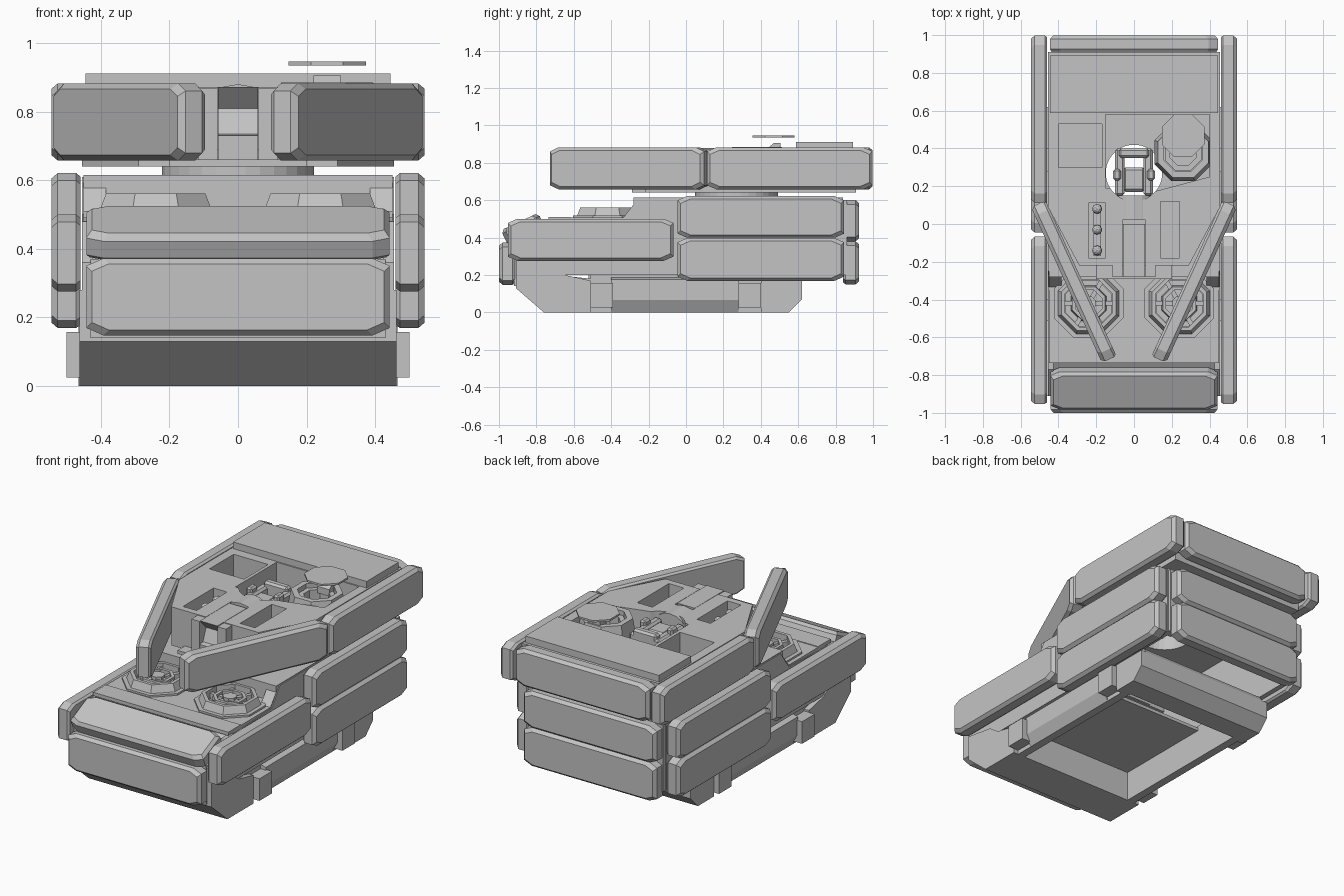
import bpy, bmesh, math
from mathutils import Matrix, Vector

if "Cube" in bpy.data.objects:
    bpy.data.objects.remove(bpy.data.objects["Cube"])

grey = bpy.data.materials.new("armour grey")
grey.diffuse_color = (0.55, 0.55, 0.55, 1)
grey.use_nodes = True
grey.node_tree.nodes["Principled BSDF"].inputs["Base Color"].default_value = grey.diffuse_color


def finish(name, bm):
    bmesh.ops.recalc_face_normals(bm, faces=bm.faces)
    me = bpy.data.meshes.new(name)
    bm.to_mesh(me)
    bm.free()
    me.materials.append(grey)
    ob = bpy.data.objects.new(name, me)
    bpy.context.collection.objects.link(ob)
    return ob


def loft(name, loops, mat=Matrix()):
    """Solid through a list of equally long point loops."""
    bm = bmesh.new()
    rings = [[bm.verts.new(mat @ Vector(p)) for p in lp] for lp in loops]
    n = len(rings[0])
    for a, b in zip(rings, rings[1:]):
        for i in range(n):
            bm.faces.new((a[i], a[(i + 1) % n], b[(i + 1) % n], b[i]))
    bm.faces.new(rings[0])
    bm.faces.new(rings[-1])
    return finish(name, bm)


def slab(name, pts, z0, z1):
    return loft(name, [[(x, y, z) for x, y in pts] for z in (z0, z1)])


def side_profile(name, pts, x0, x1):
    return loft(name, [[(x, y, z) for y, z in pts] for x in (x0, x1)])


def box(name, x0, x1, y0, y1, z0, z1, bevel=0):
    ob = slab(name, [(x0, y0), (x1, y0), (x1, y1), (x0, y1)], z0, z1)
    if bevel:
        m = ob.modifiers.new("bevel", 'BEVEL')
        m.width, m.segments = bevel, 1
    return ob


def circle(cx, cy, r, n):
    return [(cx + r * math.cos(math.tau * (i + .5) / n),
             cy + r * math.sin(math.tau * (i + .5) / n)) for i in range(n)]


def tube(name, cx, cy, r, r_in, z0, z1, n=8, top=1.0):
    """Open ring with a hole; top shrinks the upper outer edge."""
    bm = bmesh.new()
    rows = [(r, z0), (r * top, z1), (r_in, z1), (r_in, z0)]
    vs = [[bm.verts.new((x, y, z)) for x, y in circle(cx, cy, q, n)] for q, z in rows]
    for k in range(4):
        a, b = vs[k], vs[(k + 1) % 4]
        for i in range(n):
            bm.faces.new((a[i], a[(i + 1) % n], b[(i + 1) % n], b[i]))
    return finish(name, bm)


def cut(ob, cutters):
    for c in cutters:
        c.hide_render = True
        m = ob.modifiers.new("cut", 'BOOLEAN')
        m.operation, m.solver, m.object = 'DIFFERENCE', 'EXACT', c
        bpy.context.view_layer.objects.active = ob
        bpy.ops.object.modifier_apply(modifier=m.name)
        bpy.data.objects.remove(c)


def well():
    return slab("ring_cutter", circle(0, .27, .15, 32), .3, 1)


def panel(name, loc, length, height, turn=0, tilt=0, t=0.085):
    """Chamfered armour plate, outer face towards local -y."""
    loops = []
    for y, d in ((t / 2, .01), (t * .35, 0), (-t * .28, 0), (-t / 2, .016)):
        l, h, c, e = length / 2 - d, height / 2 - d, .05, .022
        loops.append([(-l, y, -h + e), (-l + c, y, -h), (l - c, y, -h), (l, y, -h + e),
                      (l, y, h - e), (l - c, y, h), (-l + c, y, h), (-l, y, h - e)])
    mat = (Matrix.Translation(loc) @ Matrix.Rotation(math.radians(turn), 4, 'Z')
           @ Matrix.Rotation(math.radians(tilt), 4, 'X'))
    return loft(name, loops, mat)


# --- armour plates ---
for s, side in ((1, "right"), (-1, "left")):
    panel(side + "_turret_plate", (s * .502, .555, .77), .885, .225, 90 * s)
    panel(side + "_hull_upper_plate", (s * .502, .4, .51), .89, .222, 90 * s)
    panel(side + "_hull_lower_plate", (s * .502, .4, .283), .89, .228, 90 * s)
    panel(side + "_front_skirt_plate", (s * .502, -.51, .388), .885, .224, 90 * s)
    panel(side + "_turret_cheek_plate", (s * .319, -.305, .77), .905, .225, 65.5 * s)
panel("turret_rear_plate", (0, .955, .77), .89, .225, 180)
panel("hull_rear_upper_plate", (0, .883, .49), .885, .22, 180)
panel("hull_rear_lower_plate", (0, .883, .265), .885, .23, 180)
panel("front_lower_plate", (0, -.957, .26), .885, .225)
panel("front_upper_plate", (0, -.872, .447), .885, .22, 0, -65)

# --- hollow hull: side walls, end walls, decks with turret ring opening ---
wall = [(-.91, .16), (-.91, .36), (-.77, .48), (-.33, .5), (-.25, .61), (.84, .61),
        (.84, .2), (-.7, .2)]
for s in (1, -1):
    side_profile("hull_side_wall", wall, s * .425, s * .455)
    side_profile("step_wedge", [(-.34, .5), (-.255, .61), (-.2, .61), (-.2, .5)], s * .385, s * .45)
    box("corner_post", s * .40, s * .45, .80, .86, .2, .6)
box("hull_rear_wall", -.43, .43, .81, .84, .2, .61)
box("hull_front_wall", -.43, .43, -.92, -.89, .14, .37)
deck = side_profile("hull_deck", [(-.91, .36), (-.73, .475), (-.62, .507), (-.28, .507), (-.28, .615),
                                  (.84, .615), (.84, .585), (-.24, .585), (-.24, .475), (-.62, .475),
                                  (-.73, .44), (-.91, .32)], -.45, .45)
cut(deck, [well()])
box("deck_seam_strip", -.45, .45, -.735, -.615, .49, .511)

# --- open lower frame ---
side_profile("bow_beam", [(-.91, .28), (-.91, .13), (-.76, 0), (-.51, 0), (-.51, .18), (-.7, .2)],
             -.43, .43)
side_profile("rear_beam", [(.42, 0), (.55, 0), (.62, .07), (.62, .17), (.6, .2), (.42, .2)], -.43, .43)
box("belly_plate", -.4, .4, -.52, .11, .18, .2)
for s in (1, -1):
    # long rail with an undercut lower edge
    loft("lower_rail", [[(s * x, y, z) for x, z in ((.38, 0), (.43, 0), (.465, .065), (.465, .175),
                                                    (.38, .2))] for y in (-.4, .28)])
    box("inner_rail", s * .38, s * .43, -.51, .5, 0, .21)
    side_profile("front_foot", [(-.91, .28), (-.91, .13), (-.76, 0), (-.51, 0), (-.51, .17), (-.65, .2),
                                (-.72, .25)], s * .42, s * .462)
    side_profile("rear_foot", [(.4, 0), (.55, 0), (.62, .07), (.62, .17), (.4, .17)], s * .39, s * .465)
    for y in (-.51, .28):
        box("rail_block", s * .4, s * .5, y, y + .12, .025, .158)

# --- front deck hatches ---
for s in (1, -1):
    cx, cy = s * .24, -.42
    tube("hatch_base_ring", cx, cy, .2, .13, .48, .518)
    tube("hatch_rim", cx, cy, .178, .135, .51, .562, 8, .88)
    tube("hatch_inner_ring", cx, cy, .105, .075, .48, .552, 8, .9)
    slab("hatch_hub", circle(cx, cy, .04, 8), .48, .555)
    for k in range(6):
        a = math.tau * k / 6
        d, p = Vector((math.cos(a), math.sin(a))), Vector((-math.sin(a), math.cos(a))) * .012
        c = Vector((cx, cy))
        slab("hatch_spoke", [c + d * .03 + p, c + d * .14 + p, c + d * .14 - p, c + d * .03 - p], .5, .54)

# --- turret ring and body with deep openings ---
tube("turret_ring", 0, .27, .222, .15, .61, .642, 32)
half = [(.455, .91), (.455, .09), (.29, -.22), (.12, -.22)]
body = slab("turret_body", half + [(-x, y) for x, y in reversed(half)], .64, .872)
box("turret_front_sill", -.2, .2, -.29, -.2, .64, .66)
cut(body, [well(),
           box("hatch_cutter", -.4, -.17, .3, .53, .68, 1),
           box("slot_cutter", -.24, -.15, -.18, .11, .68, 1),
           box("slot_cutter", .14, .24, -.18, .12, .68, 1),
           slab("cupola_cutter", [(-.15, .58), (-.15, .19), (.1, .17), (.4, .25), (.4, .58)], .69, 1),
           box("gun_cutter", -.06, .06, -.4, .02, .69, 1)])
box("turret_roof_plate", -.445, .445, .588, .893, .87, .912)

# --- gun mantlet and cradle ---
arc = [(.11 * math.cos(a), .79 + .09 * math.sin(a)) for a in [math.pi * i / 8 for i in range(9)]]
mantlet = loft("gun_mantlet", [[(x, y, z) for x, z in [(-.11, .66), (.11, .66)] + arc] for y in (-.08, .15)])
cut(mantlet, [box("gun_cutter", -.06, .06, -.4, .02, .69, 1)])
side_profile("gun_breech", [(-.28, .645), (-.28, .73), (-.25, .735), (-.22, .81), (-.28, .872),
                            (0, .872), (0, .645)], -.058, .058)
for s in (1, -1):
    box("mantlet_jaw", s * .06, s * .115, -.28, -.05, .645, .868)
    box("cradle_arm", s * .05, s * .1, .15, .4, .72, .84, .012)
    box("cradle_lug", s * .07, s * .11, .23, .29, .74, .868, .01)
box("cradle_block", -.06, .06, .17, .3, .7, .83, .015)
box("cradle_rear_bar", -.08, .08, .35, .4, .74, .865, .012)

# --- slot contents ---
for y in (.08, -.03, -.14):
    bm = bmesh.new()
    bmesh.ops.create_icosphere(bm, subdivisions=2, radius=.026, matrix=Matrix.Translation((-.195, y, .82)))
    finish("slot_ball", bm)
box("slot_rod", -.215, -.175, -.17, .1, .7, .8)

# --- commander cupola with raised lid ---
tube("cupola_ring", .26, .38, .165, .11, .77, .885, 8, .88)
tube("cupola_inner_ring", .26, .38, .105, .075, .77, .86)
side_profile("lid_hinge", [(.44, .84), (.44, .88), (.47, .905), (.505, .905), (.505, .84)], .22, .30)
slab("cupola_lid", circle(.26, .468, .122, 8), .935, .946)
